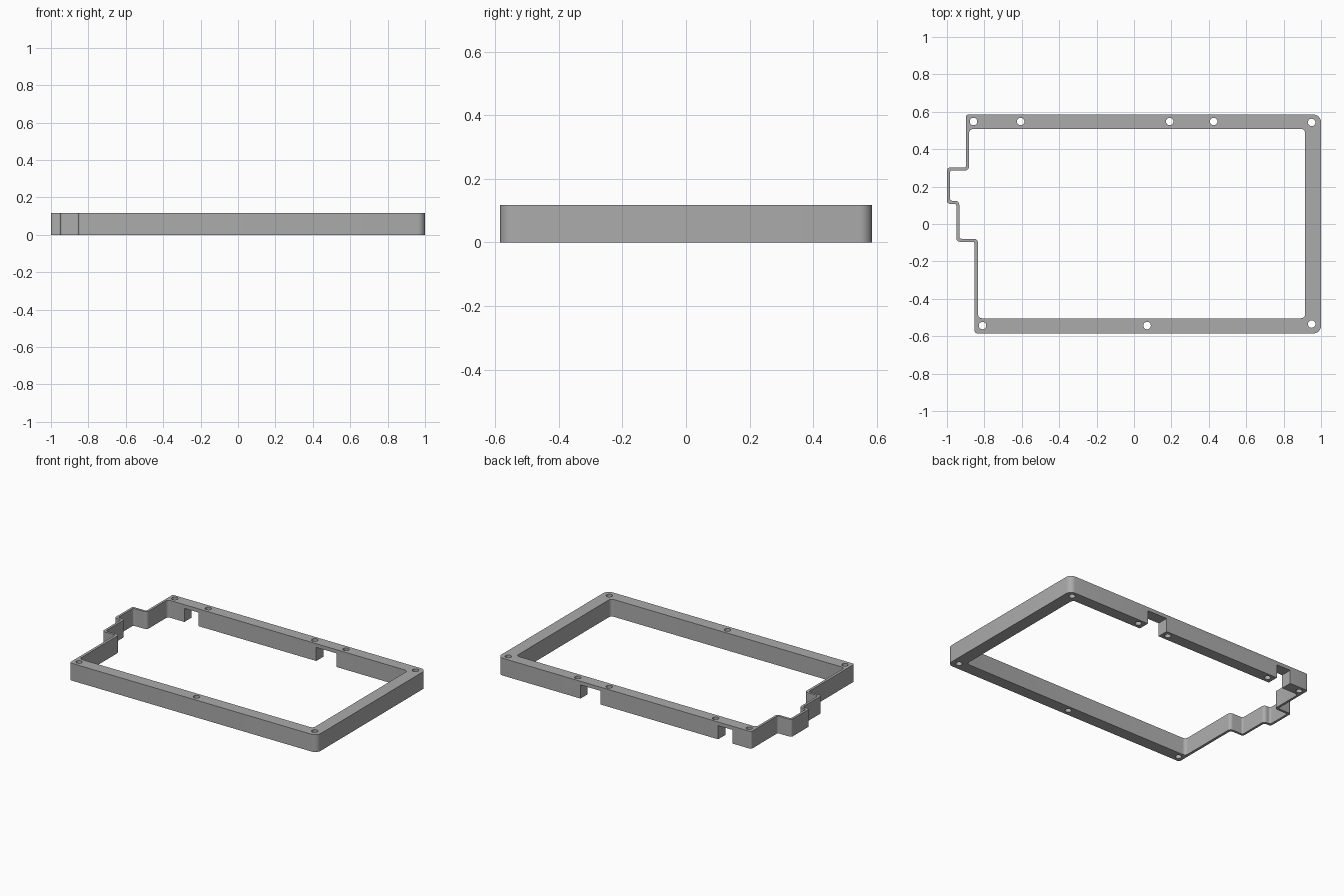
import bpy, bmesh, math
from mathutils import Vector

if "Cube" in bpy.data.objects:
    bpy.data.objects.remove(bpy.data.objects["Cube"])

H = 0.117

grey = bpy.data.materials.new("grey plastic")
grey.diffuse_color = (0.41, 0.41, 0.41, 1)
grey.use_nodes = True
grey.node_tree.nodes["Principled BSDF"].inputs["Base Color"].default_value = grey.diffuse_color


def rounded(points, steps=6):
    """Round each (x, y, radius) corner of a closed outline."""
    out, n = [], len(points)
    for i, (x, y, r) in enumerate(points):
        p = Vector((x, y))
        a = (Vector(points[i - 1][:2]) - p).normalized()
        b = (Vector(points[(i + 1) % n][:2]) - p).normalized()
        # all corners are right angles, so the arc centre is p + r(a + b)
        c = p + r * (a + b)
        for k in range(steps + 1):
            t = math.pi / 2 * k / steps
            out.append(c - r * b * math.cos(t) - r * a * math.sin(t))
    return out


def prism(name, outline, z0, z1):
    bm = bmesh.new()
    face = bm.faces.new([bm.verts.new((p[0], p[1], z0)) for p in outline])
    ext = bmesh.ops.extrude_face_region(bm, geom=[face])
    top = [g for g in ext["geom"] if isinstance(g, bmesh.types.BMVert)]
    bmesh.ops.translate(bm, verts=top, vec=(0, 0, z1 - z0))
    bmesh.ops.recalc_face_normals(bm, faces=bm.faces)
    me = bpy.data.meshes.new(name)
    bm.to_mesh(me)
    bm.free()
    ob = bpy.data.objects.new(name, me)
    me.materials.append(grey)
    bpy.context.collection.objects.link(ob)
    return ob


# Outer wall with the stepped left side
frame = prism("frame", rounded([
    (1, -0.585, 0.04), (1, 0.585, 0.04),
    (-0.898, 0.585, 0.012), (-0.898, 0.302, 0.012),
    (-1, 0.302, 0.016), (-1, 0.108, 0.016),
    (-0.95, 0.108, 0.012), (-0.95, -0.095, 0.018),
    (-0.852, -0.095, 0.012), (-0.852, -0.585, 0.014)]), 0, H)

# Inner opening
cutters = [prism("opening_cutter", rounded([
    (0.915, -0.504, 0.022), (0.915, 0.508, 0.022),
    (-0.882, 0.508, 0.022), (-0.882, 0.286, 0.022),
    (-0.984, 0.286, 0.012), (-0.984, 0.124, 0.012),
    (-0.934, 0.124, 0.022), (-0.934, -0.079, 0.012),
    (-0.834, -0.079, 0.022), (-0.834, -0.504, 0.022)]), -0.1, H + 0.1)]

# Screw holes
for x, y in [(-0.858, 0.548), (-0.606, 0.548), (0.191, 0.548), (0.426, 0.548),
             (0.95, 0.543), (0.95, -0.535), (0.07, -0.543), (-0.81, -0.543)]:
    ring = [(x + 0.02 * math.cos(a * math.pi / 12), y + 0.02 * math.sin(a * math.pi / 12))
            for a in range(24)]
    cutters.append(prism("hole_cutter", ring, -0.1, H + 0.1))

# Notches under the back rail
for x0, x1 in [(-0.757, -0.65), (0.23, 0.38)]:
    cutters.append(prism("notch_cutter",
                         [(x0, 0.45), (x1, 0.45), (x1, 0.7), (x0, 0.7)], -0.1, H - 0.025))

bpy.context.view_layer.objects.active = frame
frame.select_set(True)
for c in cutters:
    m = frame.modifiers.new("cut", "BOOLEAN")
    m.operation, m.solver, m.object = "DIFFERENCE", "EXACT", c
    bpy.ops.object.modifier_apply(modifier=m.name)
    bpy.data.objects.remove(c)

bpy.ops.object.shade_smooth_by_angle(angle=math.radians(30))
